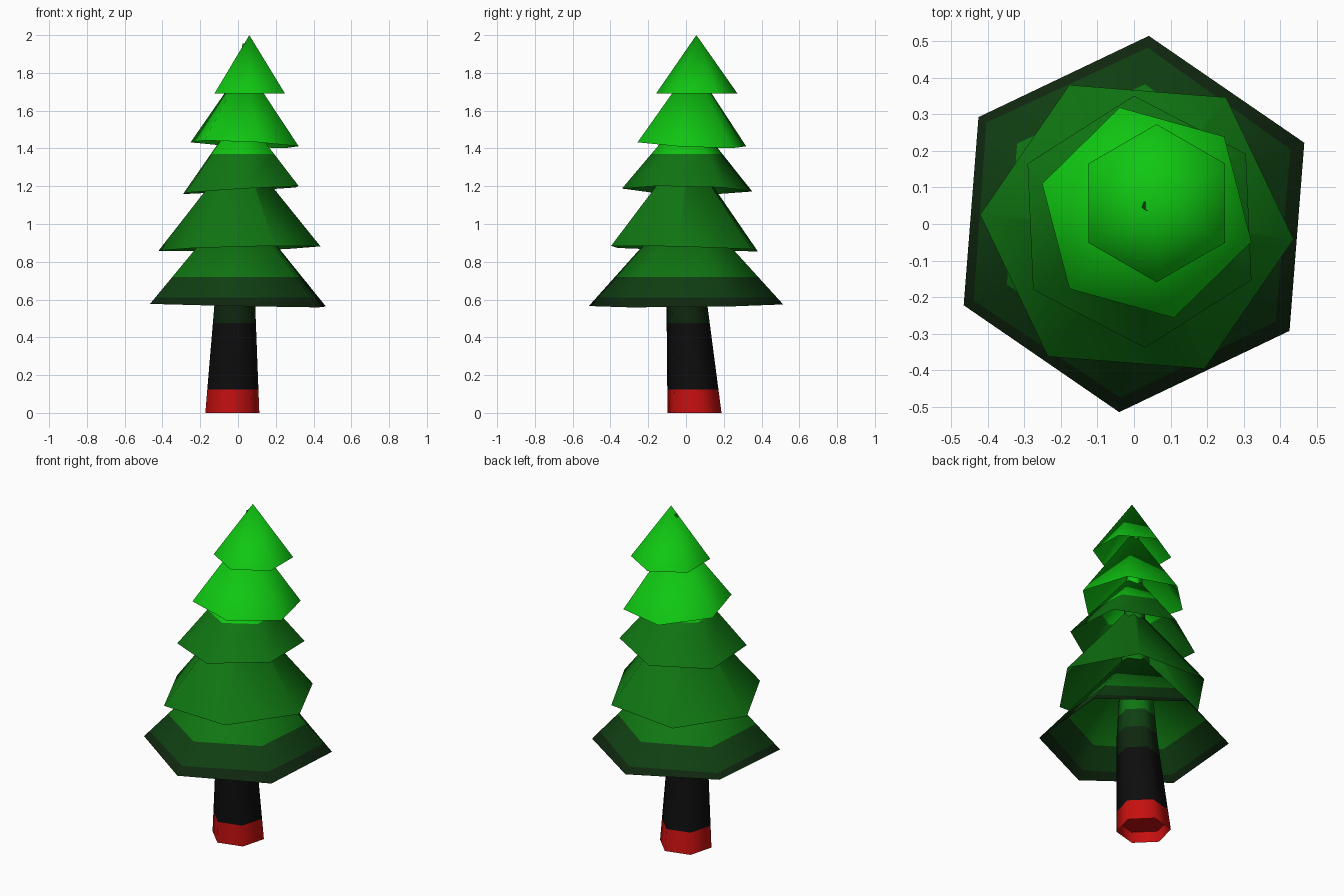
import bpy, bmesh, math
from mathutils import Vector

cube = bpy.data.objects.get("Cube")
if cube:
    bpy.data.objects.remove(cube)


def material(name, rgb):
    m = bpy.data.materials.new(name)
    m.use_nodes = True
    m.diffuse_color = (*rgb, 1)
    bsdf = m.node_tree.nodes["Principled BSDF"]
    bsdf.inputs["Base Color"].default_value = (*rgb, 1)
    bsdf.inputs["Roughness"].default_value = 0.9
    return m


# Colours from the ground up, with the height at which each one ends
BANDS = [
    (material("red", (0.57, 0.005, 0.005)), 0.125),
    (material("black", (0.004, 0.004, 0.004)), 0.475),
    (material("darkest_green", (0.005, 0.02, 0.005)), 0.61),
    (material("dark_green", (0.005, 0.05, 0.006)), 0.72),
    (material("mid_green", (0.005, 0.18, 0.006)), 1.37),
    (material("bright_green", (0.005, 0.57, 0.006)), 9.0),
]


def band_index(z):
    return next(i for i, (_, top) in enumerate(BANDS) if z < top)


def finish(name, bm, smooth_angle):
    """Cut the mesh at every band height, colour it by height and shade it."""
    for _, top in BANDS[:-1]:
        bmesh.ops.bisect_plane(bm, geom=bm.verts[:] + bm.edges[:] + bm.faces[:],
                               dist=1e-5, plane_co=(0, 0, top), plane_no=(0, 0, 1))
    for f in bm.faces:
        f.material_index = band_index(f.calc_center_median().z)
    me = bpy.data.meshes.new(name)
    bm.to_mesh(me)
    bm.free()
    for mat, _ in BANDS:
        me.materials.append(mat)
    ob = bpy.data.objects.new(name, me)
    bpy.context.collection.objects.link(ob)
    bpy.ops.object.select_all(action='DESELECT')
    ob.select_set(True)
    bpy.context.view_layer.objects.active = ob
    bpy.ops.object.shade_smooth_by_angle(angle=math.radians(smooth_angle))
    return ob


def hex_ring(bm, centre, radius, turn, tilt=(0, 0)):
    """Six vertices round a centre; tilt is the rise per unit of x and y."""
    ring = []
    for k in range(6):
        a = math.radians(turn + 60 * k)
        x, y = radius * math.cos(a), radius * math.sin(a)
        ring.append(bm.verts.new(Vector(centre) + Vector((x, y, x * tilt[0] + y * tilt[1]))))
    return ring


def branch_tier(name, centre, radius, turn, tilt, apex):
    """Open six-sided cone."""
    bm = bmesh.new()
    ring = hex_ring(bm, centre, radius, turn, tilt)
    tip = bm.verts.new(apex)
    for k in range(6):
        bm.faces.new((ring[k], ring[(k + 1) % 6], tip))
    finish(name, bm, 120)


# Branch tiers: name, rim centre, radius, turn, tilt, apex
TIERS = [
    ("branch_tier_1", (0.0, 0.0, 0.57), 0.516, 25.5, (-0.02, 0.01), (0.0, 0.0, 1.14)),
    ("branch_tier_2", (0.008, -0.008, 0.87), 0.43, 55.5, (0.025, -0.026), (0.01, 0.0, 1.41)),
    ("branch_tier_3", (0.015, 0.006, 1.18), 0.345, 32.5, (0.06, -0.02), (0.015, 0.01, 1.60)),
    ("branch_tier_4", (0.035, 0.031, 1.422), 0.297, 44.5, (-0.05, -0.05), (0.035, 0.035, 1.845)),
    ("branch_tier_5", (0.062, 0.057, 1.69), 0.216, 30, (0, 0), (0.06, 0.055, 2.0)),
]
for tier in TIERS:
    branch_tier(*tier)

# Trunk: tapered six-sided tube that leans slightly and ends in a small tip
STEPS = [
    ((-0.03, 0.045, 0.0), 0.148),
    ((-0.017, 0.005, 0.57), 0.112),
    ((0.015, 0.02, 1.3), 0.06),
    ((0.038, 0.05, 1.955), 0.015),
]
bm = bmesh.new()
rings = [hex_ring(bm, c, r, 15) for c, r in STEPS]
for low, high in zip(rings, rings[1:]):
    for k in range(6):
        j = (k + 1) % 6
        bm.faces.new((low[k], low[j], high[j], high[k]))
bm.faces.new(rings[-1])
# Recessed underside
bm.faces.new(list(reversed(hex_ring(bm, (-0.028, 0.04, 0.065), 0.143, 15))))
trunk = finish("trunk", bm, 70)

# Dark tip of the trunk
for p in trunk.data.polygons:
    if p.center.z > 1.9:
        p.material_index = 3
